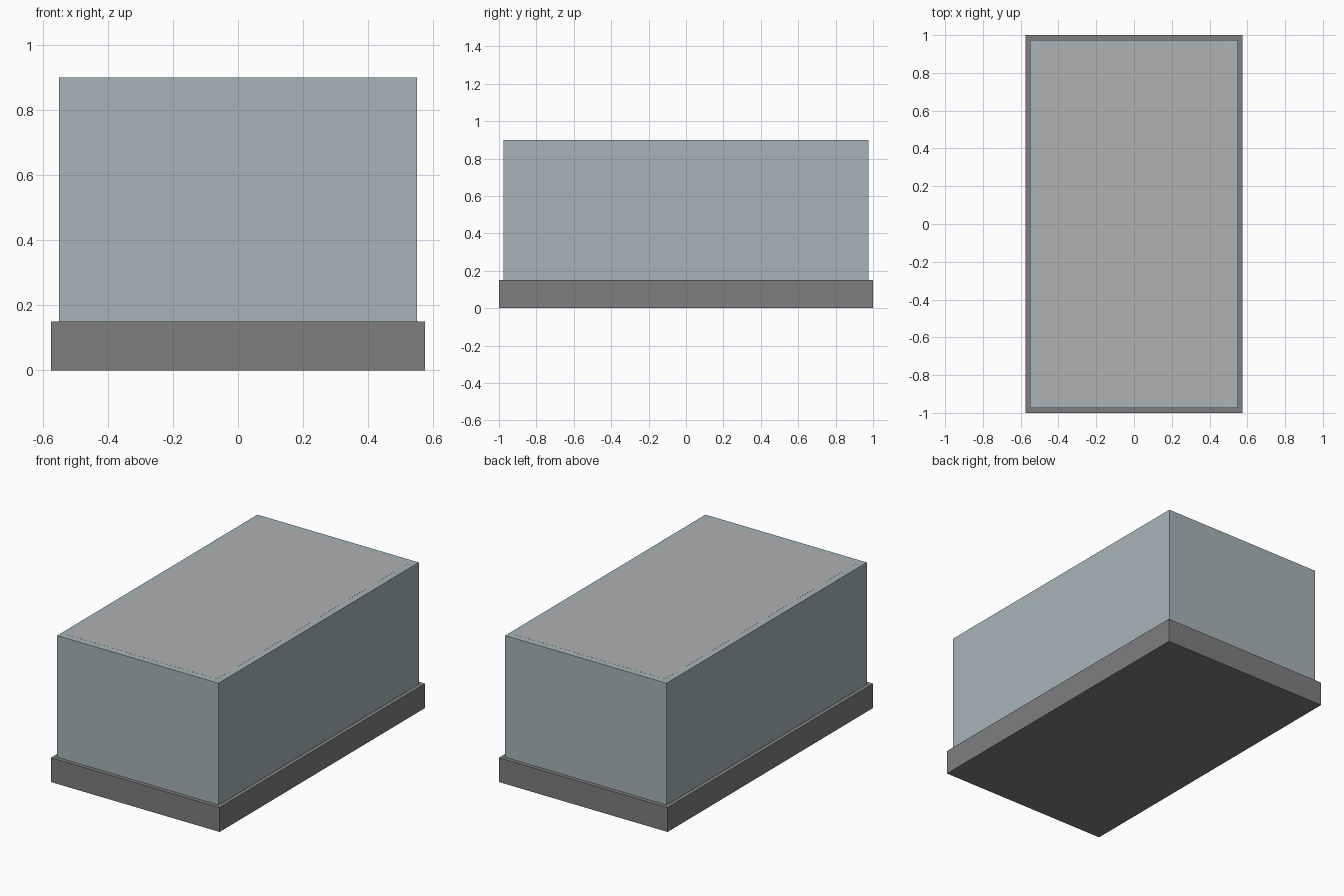
import bpy

if "Cube" in bpy.data.objects:
    bpy.data.objects.remove(bpy.data.objects["Cube"])


def material(name, rgb):
    m = bpy.data.materials.new(name)
    m.diffuse_color = (*rgb, 1)
    m.use_nodes = True
    m.node_tree.nodes["Principled BSDF"].inputs["Base Color"].default_value = m.diffuse_color
    return m


def box(name, width, depth, z0, z1, mat):
    bpy.ops.mesh.primitive_cube_add(size=1, location=(0, 0, (z0 + z1) / 2))
    ob = bpy.context.object
    ob.name = name
    ob.scale = (width, depth, z1 - z0)
    bpy.ops.object.transform_apply(location=False, rotation=False, scale=True)
    ob.data.materials.append(mat)
    return ob


base_grey = material("base_grey", (0.21, 0.21, 0.21))
glass_teal = material("glass_teal", (0.38, 0.46, 0.485))
panel_grey = material("panel_grey", (0.44, 0.44, 0.44))

# Plinth with a narrow rim around the case
box("plinth", 1.15, 2.0, 0.0, 0.15, base_grey)

# Case standing on the plinth
box("glass_case", 1.10, 1.95, 0.15, 0.90, glass_teal)

# Pale panel lying almost flush with the top of the case
box("top_panel", 1.02, 1.87, 0.89, 0.9004, panel_grey)
